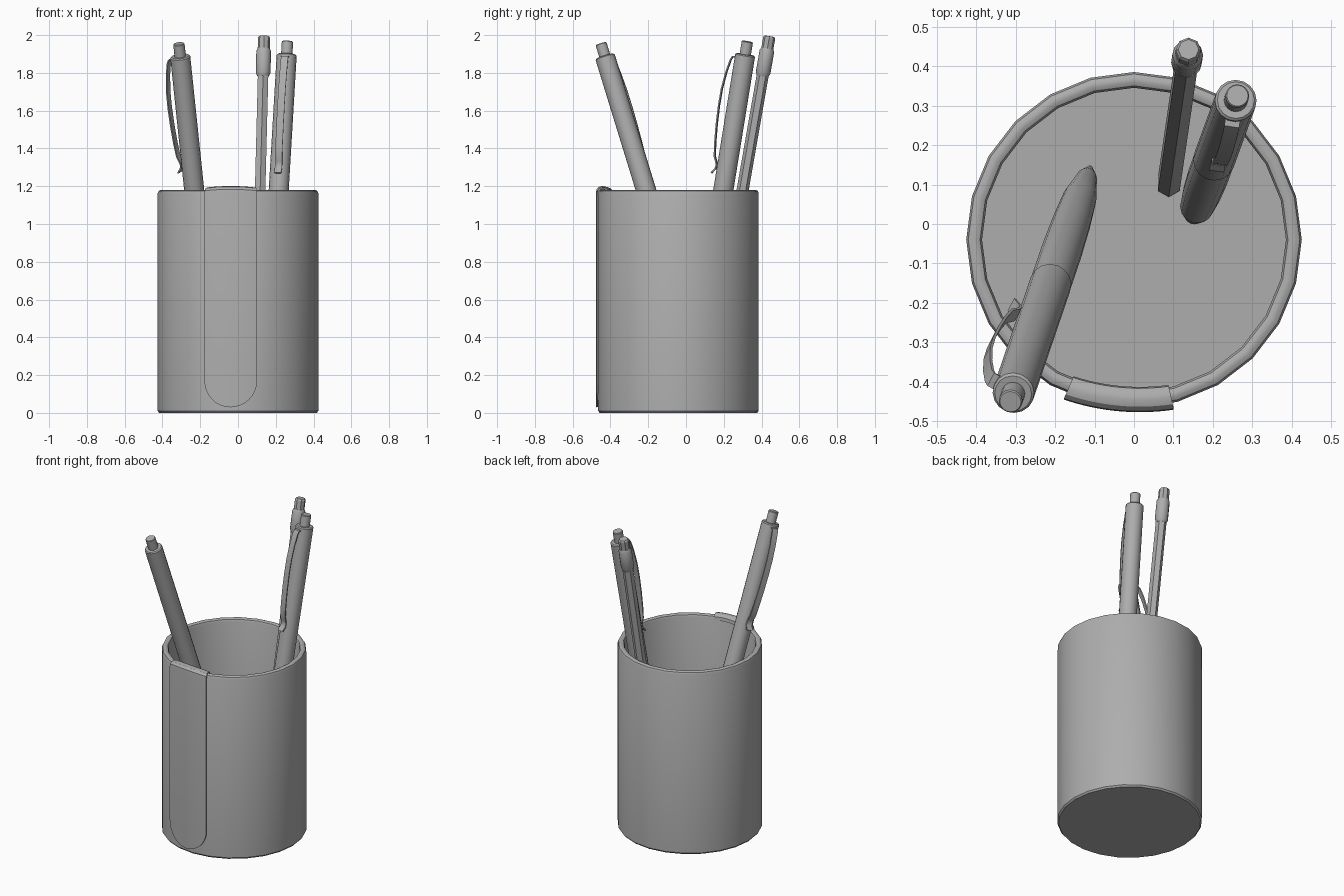
import bpy, bmesh, math
from mathutils import Vector

if "Cube" in bpy.data.objects:
    bpy.data.objects.remove(bpy.data.objects["Cube"], do_unlink=True)

grey = bpy.data.materials.new("plain_grey")
grey.use_nodes = True
COLOUR = (0.42, 0.42, 0.42, 1)
grey.diffuse_color = COLOUR
grey.node_tree.nodes["Principled BSDF"].inputs["Base Color"].default_value = COLOUR


def finish(name, bm, thickness=0.0):
    bmesh.ops.remove_doubles(bm, verts=bm.verts, dist=1e-5)
    bmesh.ops.recalc_face_normals(bm, faces=bm.faces)
    mesh = bpy.data.meshes.new(name)
    bm.to_mesh(mesh)
    bm.free()
    obj = bpy.data.objects.new(name, mesh)
    bpy.context.collection.objects.link(obj)
    mesh.materials.append(grey)
    bpy.ops.object.select_all(action="DESELECT")
    obj.select_set(True)
    bpy.context.view_layer.objects.active = obj
    if thickness:
        mod = obj.modifiers.new("thickness", "SOLIDIFY")
        mod.thickness = thickness
        mod.offset = 0
        bpy.ops.object.modifier_apply(modifier=mod.name)
    bpy.ops.object.shade_smooth_by_angle(angle=math.radians(32))
    return obj


def frame(axis, hint):
    """Two directions across the axis; the first one is nearest the hint."""
    u = (hint - axis * hint.dot(axis)).normalized()
    return u, axis.cross(u)


def lathe(name, profile, sides, origin=Vector(), axis=Vector((0, 0, 1)), hint=Vector((0, -1, 0))):
    """Turn (radius, distance) points about an axis and cap both ends."""
    u, v = frame(axis, hint)
    bm = bmesh.new()
    rings = []
    for r, d in profile:
        angles = [math.tau * i / sides for i in range(sides)]
        rings.append([bm.verts.new(origin + axis * d + (u * math.cos(a) + v * math.sin(a)) * r)
                      for a in angles])
    for lo, hi in zip(rings, rings[1:]):
        for i in range(sides):
            j = (i + 1) % sides
            bm.faces.new((lo[i], lo[j], hi[j], hi[i]))
    bm.faces.new(rings[0])
    bm.faces.new(rings[-1])
    return finish(name, bm)


def sheet(name, rows, thickness):
    """Skin rows of points and give the sheet a thickness."""
    bm = bmesh.new()
    grid = [[bm.verts.new(p) for p in row] for row in rows]
    for lo, hi in zip(grid, grid[1:]):
        for i in range(len(lo) - 1):
            bm.faces.new((lo[i], lo[i + 1], hi[i + 1], hi[i]))
    return finish(name, bm, thickness)


# Cup
CENTRE = Vector((0, -0.04, 0))
lathe("cup", [(0.417, 0), (0.425, 0.01), (0.425, 1.163), (0.42, 1.175), (0.41, 1.18),
              (0.4, 1.18), (0.39, 1.175), (0.385, 1.163), (0.385, 0.03)], 24, CENTRE)

# Band hooked over the rim, with a round lower end
BOTTOM, HALF = 0.03, 0.14
path = []
for k in range(9):
    a = math.pi / 2 * k / 8
    path.append((0.432, BOTTOM + HALF * (1 - math.cos(a)), max(math.sin(a), 0.02)))
path += [(r, z, 1) for r, z in ((0.432, 1.165), (0.43, 1.182), (0.42, 1.193), (0.405, 1.197),
                               (0.39, 1.194), (0.379, 1.184), (0.376, 1.165))]
rows = []
for r, z, spread in path:
    row = []
    for i in range(13):
        u = (i / 6 - 1) * spread
        a = -0.092 + 0.323 * u
        rad = r + 0.006 * u * u
        drop = 0.008 * u * u if z > 1 else 0
        row.append(CENTRE + Vector((rad * math.sin(a), -rad * math.cos(a), z - drop)))
    rows.append(row)
sheet("rim_band", rows, 0.008)


# Click pens, measured downward from the button
def pen(side, top, base, clip_side):
    axis = (base - top).normalized()
    length = (base - top).length
    lathe(side + "_pen_button", [(0.027, 0), (0.03, 0.004), (0.03, 0.08)], 16, top, axis)
    lathe(side + "_pen_barrel", [(0.047, 0.07), (0.053, 0.076), (0.053, 1.02)], 16, top, axis)
    lathe(side + "_pen_grip", [(0.051, 1.02), (0.052, 1.03), (0.052, 1.3), (0.049, 1.55),
                               (0.043, 1.76), (0.026, length - 0.08), (0.012, length - 0.02),
                               (0.008, length)], 16, top, axis)
    out, across = frame(axis, clip_side)
    clip = ((0.045, 0.09), (0.064, 0.092), (0.072, 0.11), (0.085, 0.18), (0.094, 0.27),
            (0.095, 0.36), (0.091, 0.46), (0.083, 0.56), (0.074, 0.63), (0.062, 0.655),
            (0.056, 0.675), (0.06, 0.695), (0.072, 0.71), (0.076, 0.72))
    sheet(side + "_pen_clip",
          [[top + axis * d + out * o + across * w for w in (-0.019, 0.019)] for o, d in clip], 0.007)


pen("right", Vector((-0.313, -0.45, 1.955)), Vector((-0.112, 0.14, 0.035)), Vector((-0.85, 0.45, 0)))
pen("left", Vector((0.262, 0.325, 1.967)), Vector((0.148, 0.012, 0.032)), Vector((-0.15, -1, 0)))

# Hexagonal pencil with ferrule and eraser
base = Vector((0.088, 0.1, 0.035))
top = Vector((0.138, 0.442, 1.994))
axis = (top - base).normalized()
end = (top - base).length
lathe("pencil_body", [(0.032, 0), (0.032, end - 0.1)], 6, base, axis)
lathe("pencil_ferrule", [(0.031, end - 0.215), (0.039, end - 0.195), (0.039, end - 0.08),
                         (0.032, end - 0.065)], 12, base, axis)
lathe("pencil_eraser", [(0.032, end - 0.09), (0.032, end - 0.008), (0.026, end)], 8, base, axis)
